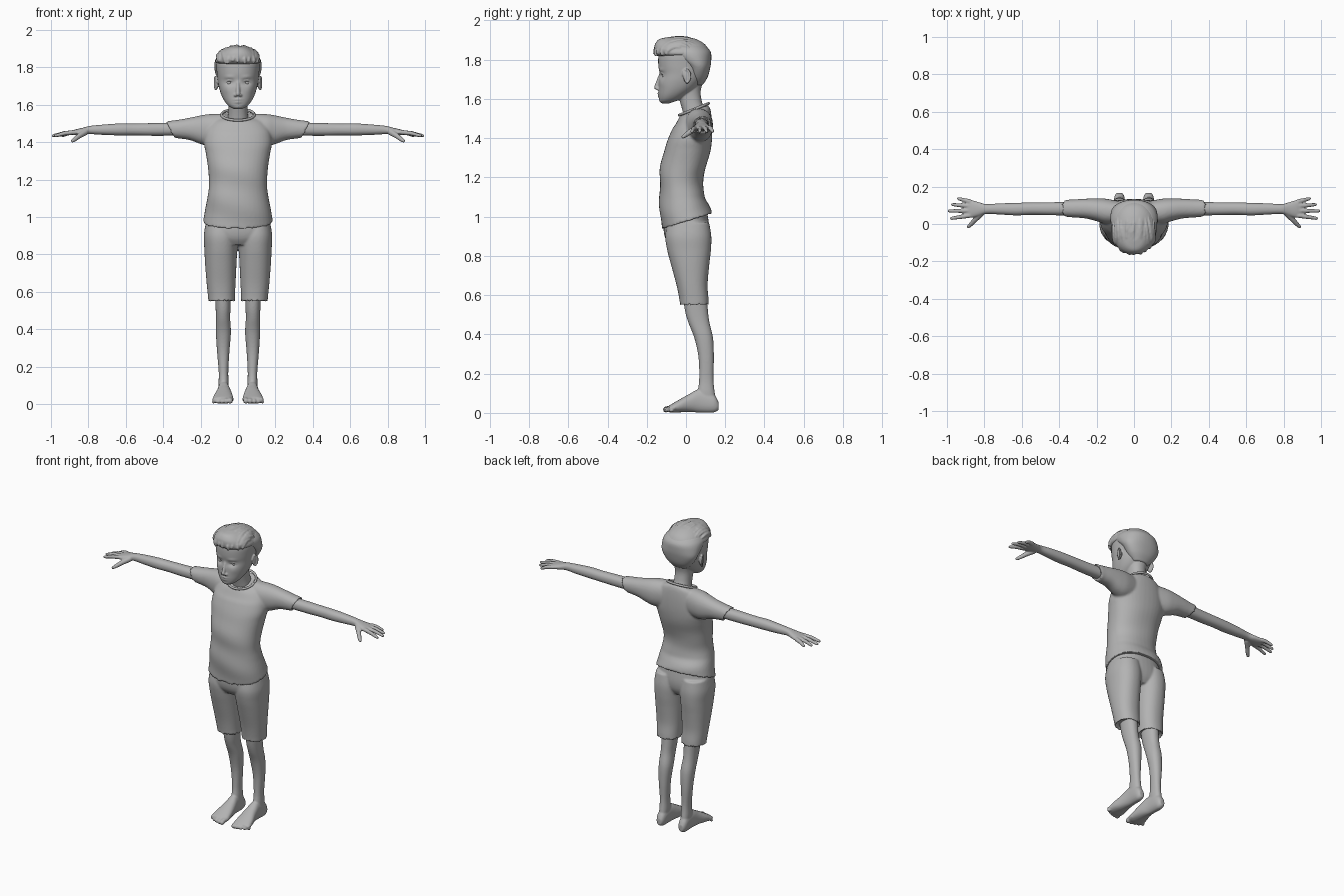
import bpy, bmesh, math, random
from mathutils import Vector, Matrix

if "Cube" in bpy.data.objects:
    bpy.data.objects.remove(bpy.data.objects["Cube"])
random.seed(4)

clay = bpy.data.materials.new("plain_grey")
clay.use_nodes = True
GREY = (0.45, 0.45, 0.45, 1)
clay.diffuse_color = GREY
clay.node_tree.nodes["Principled BSDF"].inputs["Base Color"].default_value = GREY


def skin(bm, rings):
    """Bridge a list of point rings and cap both ends."""
    rows = [[bm.verts.new(p) for p in ring] for ring in rings]
    for a, b in zip(rows, rows[1:]):
        for i in range(len(a)):
            bm.faces.new((a[i - 1], a[i], b[i], b[i - 1]))
    bm.faces.new(rows[0])
    bm.faces.new(rows[-1])
    return [v for row in rows for v in row]


def spline(rows, steps=5):
    """Smoothly interpolated cross-sections."""
    out = []
    last = len(rows) - 1
    for i in range(last):
        quad = [rows[max(i - 1, 0)], rows[i], rows[i + 1], rows[min(i + 2, last)]]
        for k in range(steps):
            t = k / steps
            out.append([b + t / 2 * (c - a + t * (2 * a - 5 * b + 4 * c - d + t * (3 * (b - c) + d - a)))
                        for a, b, c, d in zip(*quad)])
    return out + [list(rows[last])]


def loft(bm, axis, rows, cup=False, n=40, power=0.9):
    """Rounded sections (position, u min, u max, v min, v max) along an axis."""
    rows = spline(rows)
    if cup:  # open garment end
        p, a, b, c, d = rows[-1]
        du, dv = (b - a) * 0.08, (d - c) * 0.08
        back = 0.02 if rows[-2][0] > p else -0.02
        rows.append([p + back, a + du, b - du, c + dv, d - dv])
    rings = []
    for p, a, b, c, d in rows:
        ring = []
        for i in range(n):
            t = math.tau * i / n
            cu, sv = (math.copysign(abs(f(t)) ** power, f(t)) for f in (math.cos, math.sin))
            u, v = (a + b + (b - a) * cu) / 2, (c + d + (d - c) * sv) / 2
            ring.append({"x": (p, u, v), "y": (u, p, v), "z": (u, v, p)}[axis])
        rings.append(ring)
    return skin(bm, rings)


def tube(bm, points, radii, n=12):
    """Tapered round tube with a rounded tip."""
    pts = [Vector(p) for p in points]
    radii = list(radii) + [radii[-1] * 0.55]
    pts.append(pts[-1] + (pts[-1] - pts[-2]).normalized() * radii[-2] * 0.7)
    rings = []
    for i, (p, r) in enumerate(zip(pts, radii)):
        d = (pts[min(i + 1, len(pts) - 1)] - pts[max(i - 1, 0)]).normalized()
        u = d.cross(Vector((0.3, 0.1, 1)) if abs(d.z) < 0.8 else Vector((1, 0.1, 0))).normalized()
        w = d.cross(u)
        rings.append([p + r * (u * math.cos(math.tau * k / n) + w * math.sin(math.tau * k / n))
                      for k in range(n)])
    return skin(bm, rings)


def ball(bm, centre, size):
    m = Matrix.Translation(centre) @ Matrix.Diagonal((*size, 1))
    bmesh.ops.create_uvsphere(bm, u_segments=20, v_segments=12, radius=1, matrix=m)


def mirror(bm):
    """Copy everything built so far to the other side."""
    copy = bmesh.ops.duplicate(bm, geom=bm.verts[:] + bm.edges[:] + bm.faces[:])["geom"]
    for v in copy:
        if isinstance(v, bmesh.types.BMVert):
            v.co.x *= -1


def finish(name, bm, voxel=0, smooth=4):
    """Make the object and fuse its pieces into one smooth skin."""
    bmesh.ops.recalc_face_normals(bm, faces=bm.faces)
    for f in bm.faces:
        f.smooth = True
    mesh = bpy.data.meshes.new(name)
    bm.to_mesh(mesh)
    bm.free()
    mesh.materials.append(clay)
    ob = bpy.data.objects.new(name, mesh)
    bpy.context.collection.objects.link(ob)
    if voxel:
        fuse = ob.modifiers.new("fuse", "REMESH")
        fuse.mode, fuse.voxel_size, fuse.use_smooth_shade = "VOXEL", voxel, True
        soft = ob.modifiers.new("soften", "SMOOTH")
        soft.factor, soft.iterations = 0.5, smooth


def sym(rows):
    return [(z, -w, w, a, b) for z, w, a, b in rows]


# Shirt: sleeves with slanted cuffs, then the torso with a raised back hem
bm = bmesh.new()
sleeve = loft(bm, "x", [(.07, .0, .12, 1.39, 1.553), (.15, .0, .135, 1.38, 1.55), (.2, .015, .137, 1.39, 1.543),
                        (.26, .03, .135, 1.412, 1.53), (.33, .035, .131, 1.42, 1.518),
                        (.395, .038, .13, 1.422, 1.51)], cup=True)
for v in sleeve:
    if v.co.x > .3:
        v.co.x -= (1.51 - v.co.z) * 6 * (v.co.x - .3)
mirror(bm)
torso = loft(bm, "z", sym([(1.548, .085, -.03, .112), (1.525, .135, -.04, .125), (1.47, .17, -.06, .133),
                           (1.4, .182, -.09, .133), (1.34, .172, -.11, .125), (1.26, .16, -.13, .105),
                           (1.17, .155, -.134, .085), (1.1, .164, -.136, .096), (1.03, .175, -.133, .118),
                           (.935, .187, -.124, .132)]), cup=True)
for v in torso:
    x, y, z = v.co
    v.co.y += .003 * math.sin(34 * z + 11 * x) * min(1, max(0, (1.4 - z) * 5))
    v.co.z += max(0, 1.1 - z) / .16 * (y + .12) * .3 + max(0, z - 1.45) * 4 * (y - .06)
finish("shirt", bm, .007)

# Collar band
bm = bmesh.new()
loop = [math.tau * i / 40 for i in range(41)]
tube(bm, [(.088 * math.cos(t), .04 + .075 * math.sin(t), 1.547 + .03 * math.sin(t)) for t in loop], [.007] * 41)
finish("collar", bm)

# Shorts
bm = bmesh.new()
loft(bm, "z", [(.97, .01, .172, -.095, .118), (.9, .0, .183, -.106, .129), (.83, .004, .18, -.096, .127),
               (.75, .008, .176, -.075, .118), (.65, .013, .168, -.048, .11), (.58, .016, .161, -.034, .115),
               (.545, .016, .158, -.03, .117)], cup=True)
mirror(bm)
loft(bm, "z", sym([(1.04, .155, -.1, .105), (.95, .176, -.114, .118), (.89, .178, -.106, .112), (.85, .13, -.08, .09)]))
finish("shorts", bm, .006)

# Legs, feet and toes
bm = bmesh.new()
loft(bm, "z", [(.62, .04, .125, -.02, .105), (.52, .04, .12, -.005, .112), (.46, .042, .118, .012, .12),
               (.38, .038, .118, .043, .138), (.28, .046, .112, .064, .142), (.17, .052, .103, .067, .14),
               (.1, .05, .104, .06, .147), (.04, .055, .1, .07, .155)])
loft(bm, "y", [(.166, .062, .094, .015, .055), (.14, .05, .106, .002, .095), (.07, .045, .108, .002, .12),
               (.02, .035, .116, .004, .098), (-.03, .027, .13, .003, .07), (-.07, .024, .135, .002, .047),
               (-.088, .03, .13, .004, .036)])
for i in range(5):
    x, r, tip = .041 + .022 * i, .016 - .0015 * i, -.105 + .002 * i * i
    tube(bm, [(x - .002, -.055, .026), (x, -.085, .024), (x + .002, tip, r)], [r, r * .85, r])
mirror(bm)
finish("legs", bm, .005)

# Arms, palms, fingers and thumbs
bm = bmesh.new()
loft(bm, "x", [(.28, .045, .12, 1.435, 1.505), (.45, .047, .116, 1.434, 1.502), (.55, .049, .115, 1.436, 1.5),
               (.63, .046, .113, 1.436, 1.5), (.72, .051, .11, 1.439, 1.494), (.79, .054, .106, 1.443, 1.487),
               (.83, .043, .117, 1.44, 1.477), (.87, .033, .128, 1.437, 1.468), (.895, .036, .128, 1.438, 1.46)])
for root, tip in [(.119, (.94, .136)), (.096, (.972, .104)), (.071, (.99, .07)), (.046, (.978, .03))]:
    start, end = Vector((.875, root, 1.453)), Vector((*tip, 1.434))
    tube(bm, [start, start.lerp(end, .5) + Vector((0, 0, .004)), end], [.013, .0115, .0085])
tube(bm, [(.815, .06, 1.455), (.85, .022, 1.433), (.87, .0, 1.417), (.886, -.016, 1.406)], [.018, .014, .012, .009])
mirror(bm)
finish("arms", bm, .0045, 3)

# Head: ears, eyelids and nostrils mirrored, then skull, nose and neck
bm = bmesh.new()
ball(bm, (.114, .004, 1.715), (.009, .018, .034))
rim = [math.radians(a) for a in range(-100, 171, 30)]
tube(bm, [(.119 + .006 * math.cos(t), .003 + .018 * math.cos(t), 1.716 + .034 * math.sin(t)) for t in rim],
     [.006] * len(rim))
tube(bm, [(.024, -.12, 1.718), (.035, -.126, 1.729), (.05, -.123, 1.731), (.067, -.108, 1.72)], [.004] * 4)
tube(bm, [(.026, -.119, 1.714), (.045, -.121, 1.706), (.066, -.108, 1.715)], [.0035] * 3)
ball(bm, (.013, -.141, 1.651), (.009, .012, .008))
mirror(bm)
skull = loft(bm, "z", sym([(1.577, .02, -.122, -.085), (1.59, .046, -.133, -.045), (1.615, .069, -.138, .0),
                           (1.65, .088, -.14, .05), (1.69, .101, -.139, .085), (1.73, .108, -.135, .105),
                           (1.77, .113, -.141, .115), (1.82, .116, -.14, .12), (1.86, .105, -.125, .11),
                           (1.895, .07, -.09, .07)]), n=72)
# Face relief: (x, z, spread x, spread z, outward amount)
relief = [(.045, 1.719, .02, .013, -.013), (.048, 1.748, .025, .008, .005), (0, 1.628, .02, .005, .007),
          (0, 1.613, .017, .005, .008), (0, 1.588, .02, .01, .004), (.06, 1.68, .02, .02, .003)]
for v in skull:
    x, y, z = v.co
    if y < -.04:
        v.co.y -= sum(h * math.exp(-((abs(x) - a) / sx) ** 2 - ((z - b) / sz) ** 2) for a, b, sx, sz, h in relief)
tube(bm, [(0, -.126, 1.73), (0, -.141, 1.69), (0, -.152, 1.656)], [.009, .01, .012])
loft(bm, "z", sym([(1.46, .06, .0, .1), (1.54, .053, -.018, .094), (1.59, .05, -.032, .08), (1.64, .052, -.045, .075),
                   (1.7, .06, -.05, .09)]))
finish("head", bm, .004, 3)

# Eyes
bm = bmesh.new()
ball(bm, (.046, -.103, 1.719), (.019, .018, .018))
mirror(bm)
finish("eyes", bm)

# Short hair at the sides and back
bm = bmesh.new()
loft(bm, "z", sym([(1.67, .05, .03, .085), (1.71, .09, .012, .11), (1.76, .119, .0, .124), (1.8, .126, -.05, .129),
                   (1.84, .122, -.1, .126), (1.87, .1, -.1, .1)]))
finish("short_hair", bm, .006)

# Longer swept top hair with loose locks
bm = bmesh.new()
loft(bm, "z", sym([(1.815, .1, -.135, .1), (1.83, .121, -.156, .124), (1.86, .111, -.162, .111),
                   (1.885, .09, -.155, .088), (1.905, .06, -.135, .05), (1.915, .03, -.09, .01)]))
for i in range(46):
    x, drift = random.uniform(-.108, .108), random.uniform(-.025, .025)
    a, b = random.uniform(-.15, .5), random.uniform(1.1, 2.3)
    path = []
    for k in range(7):
        t = a + (b - a) * k / 6
        px = max(-.112, min(.112, x + drift * k / 6))
        s = math.sqrt(1 - (px / .122) ** 2)
        path.append((px, -.025 - .138 * s * math.cos(t), 1.828 + .086 * s * math.sin(t)))
    tube(bm, path, [.006, .01, .011, .01, .009, .007, .004], 8)
finish("top_hair", bm, .0045, 1)
